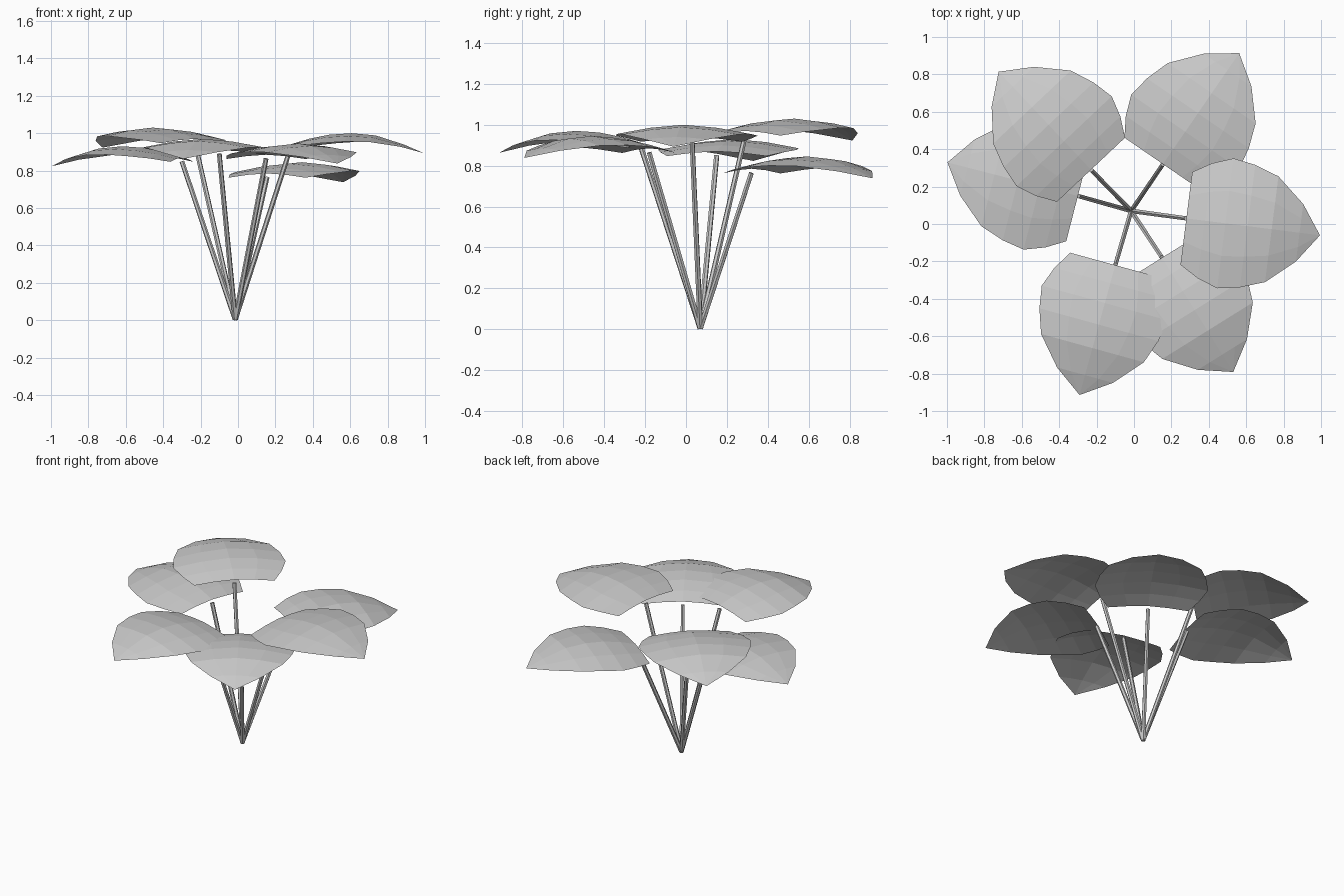
import bpy, bmesh
from mathutils import Vector

cube = bpy.data.objects.get("Cube")
if cube:
    bpy.data.objects.remove(cube)

grey = bpy.data.materials.new("plain_grey")
grey.use_nodes = True
grey.diffuse_color = (0.6, 0.6, 0.6, 1)
grey.node_tree.nodes["Principled BSDF"].inputs["Base Color"].default_value = (0.6, 0.6, 0.6, 1)

# Leaf stations: distance along midrib, half width, midrib drop, edge drop
STATIONS = [(0.0, 0.25, 0.06, 0.023), (0.1, 0.31, 0.03, 0.035),
            (0.21, 0.35, 0.008, 0.045), (0.33, 0.33, 0.0, 0.045),
            (0.46, 0.285, 0.012, 0.035), (0.61, 0.155, 0.06, 0.012)]
TIP = (0.72, 0.107)
COLUMNS = [-1, -0.5, 0, 0.5, 1]
BASE = Vector((-0.015, 0.07, 0))


def finish(bm, name):
    mesh = bpy.data.meshes.new(name)
    bm.to_mesh(mesh)
    bm.free()
    mesh.materials.append(grey)
    obj = bpy.data.objects.new(name, mesh)
    bpy.context.collection.objects.link(obj)
    return obj


def make_leaf(name, inner, tip, peak):
    """Arched leaf blade running from its inner edge to the tip."""
    start = Vector((*inner, peak))
    along = (Vector((*tip, peak)) - start).normalized()
    side = Vector((-along.y, along.x, 0))
    bm = bmesh.new()
    rows = []
    for t, half, drop, edge in STATIONS:
        rows.append([bm.verts.new(start + along * t + side * half * c
                                  - Vector((0, 0, drop + edge * abs(c) ** 1.6)))
                     for c in COLUMNS])
    for a, b in zip(rows, rows[1:]):
        for i in range(len(COLUMNS) - 1):
            bm.faces.new((a[i], b[i], b[i + 1], a[i + 1]))
    end = bm.verts.new(start + along * TIP[0] - Vector((0, 0, TIP[1])))
    for i in range(len(COLUMNS) - 1):
        bm.faces.new((rows[-1][i], end, rows[-1][i + 1]))
    finish(bm, name)


def make_stem(name, top):
    """Thin straight stalk from the shared base up to a leaf."""
    axis = top - BASE
    bm = bmesh.new()
    bmesh.ops.create_cone(bm, cap_ends=True, segments=6, radius1=0.014,
                          radius2=0.013, depth=axis.length)
    obj = finish(bm, name)
    obj.rotation_euler = axis.to_track_quat("Z", "Y").to_euler()
    obj.location = BASE + axis / 2 + Vector((0, 0, 0.004))


# Position, inner edge centre, tip and crown height of each leaf
LEAVES = [("left", (0.28, 0.03), (0.99, -0.06), 1.0),
          ("back_left", (0.155, 0.32), (0.56, 0.91), 0.845),
          ("back_right", (-0.23, 0.29), (-0.72, 0.81), 1.03),
          ("right", (-0.30, 0.15), (-1.0, 0.33), 0.93),
          ("front_right", (-0.10, -0.22), (-0.29, -0.91), 0.97),
          ("front_left", (0.15, -0.18), (0.53, -0.79), 0.945)]
for place, inner, tip, peak in LEAVES:
    make_leaf(place + "_leaf", inner, tip, peak)
    make_stem(place + "_stem", Vector((*inner, peak - 0.085)))
